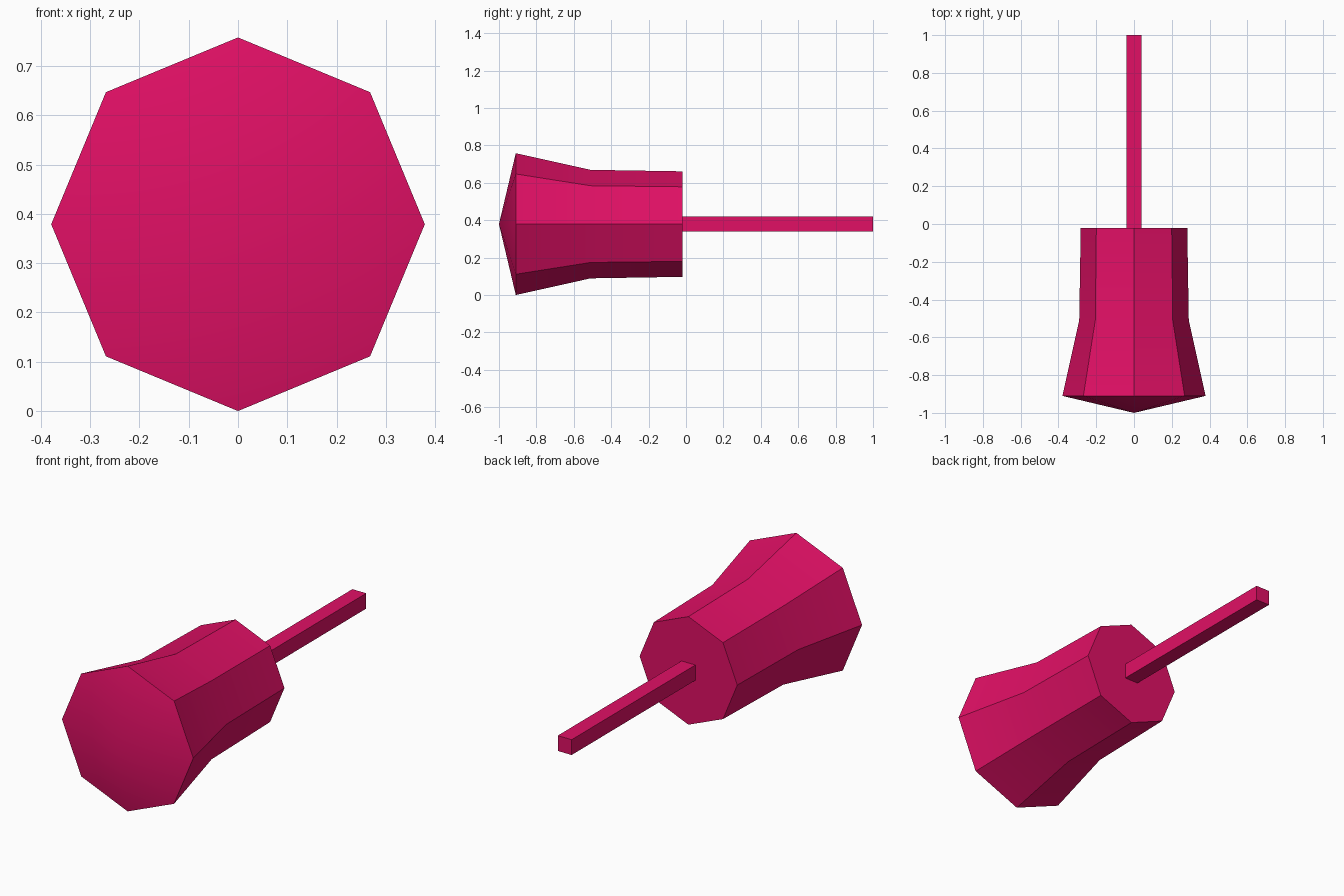
import bpy, bmesh
from math import sin, cos, pi, radians

cube = bpy.data.objects.get("Cube")
if cube:
    bpy.data.objects.remove(cube, do_unlink=True)

CENTRE_Z = 0.379
SIDES = 8

pink = bpy.data.materials.new("deep_pink")
pink.use_nodes = True
colour = (0.75, 0.005, 0.13, 1)
pink.diffuse_color = colour
pink.node_tree.nodes["Principled BSDF"].inputs["Base Color"].default_value = colour


def add_object(name, bm):
    bmesh.ops.recalc_face_normals(bm, faces=bm.faces)
    mesh = bpy.data.meshes.new(name)
    bm.to_mesh(mesh)
    bm.free()
    mesh.materials.append(pink)
    obj = bpy.data.objects.new(name, mesh)
    bpy.context.collection.objects.link(obj)
    return obj


# Flared octagonal head: rings of (y, radius) from front to back
bm = bmesh.new()
rings = []
for y, r in [(-0.91, 0.379), (-0.51, 0.29), (-0.02, 0.282)]:
    angles = [2 * pi * i / SIDES for i in range(SIDES)]
    rings.append([bm.verts.new((r * cos(a), y, CENTRE_Z + r * sin(a))) for a in angles])
tip = bm.verts.new((0, -1, CENTRE_Z))
for i in range(SIDES):
    j = (i + 1) % SIDES
    bm.faces.new((tip, rings[0][i], rings[0][j]))
    for a, b in zip(rings, rings[1:]):
        bm.faces.new((a[i], b[i], b[j], a[j]))
bm.faces.new(rings[-1])
head = add_object("head", bm)

# Smooth along the flare and the shallow nose, sharp between the sides
bpy.ops.object.select_all(action='DESELECT')
head.select_set(True)
bpy.context.view_layer.objects.active = head
bpy.ops.object.shade_smooth_by_angle(angle=radians(30))

# Square rod out of the back
bm = bmesh.new()
bmesh.ops.create_cube(bm, size=1)
bmesh.ops.scale(bm, vec=(0.08, 1.02, 0.08), verts=bm.verts)
bmesh.ops.translate(bm, vec=(0, 0.49, CENTRE_Z), verts=bm.verts)
add_object("handle_rod", bm)
